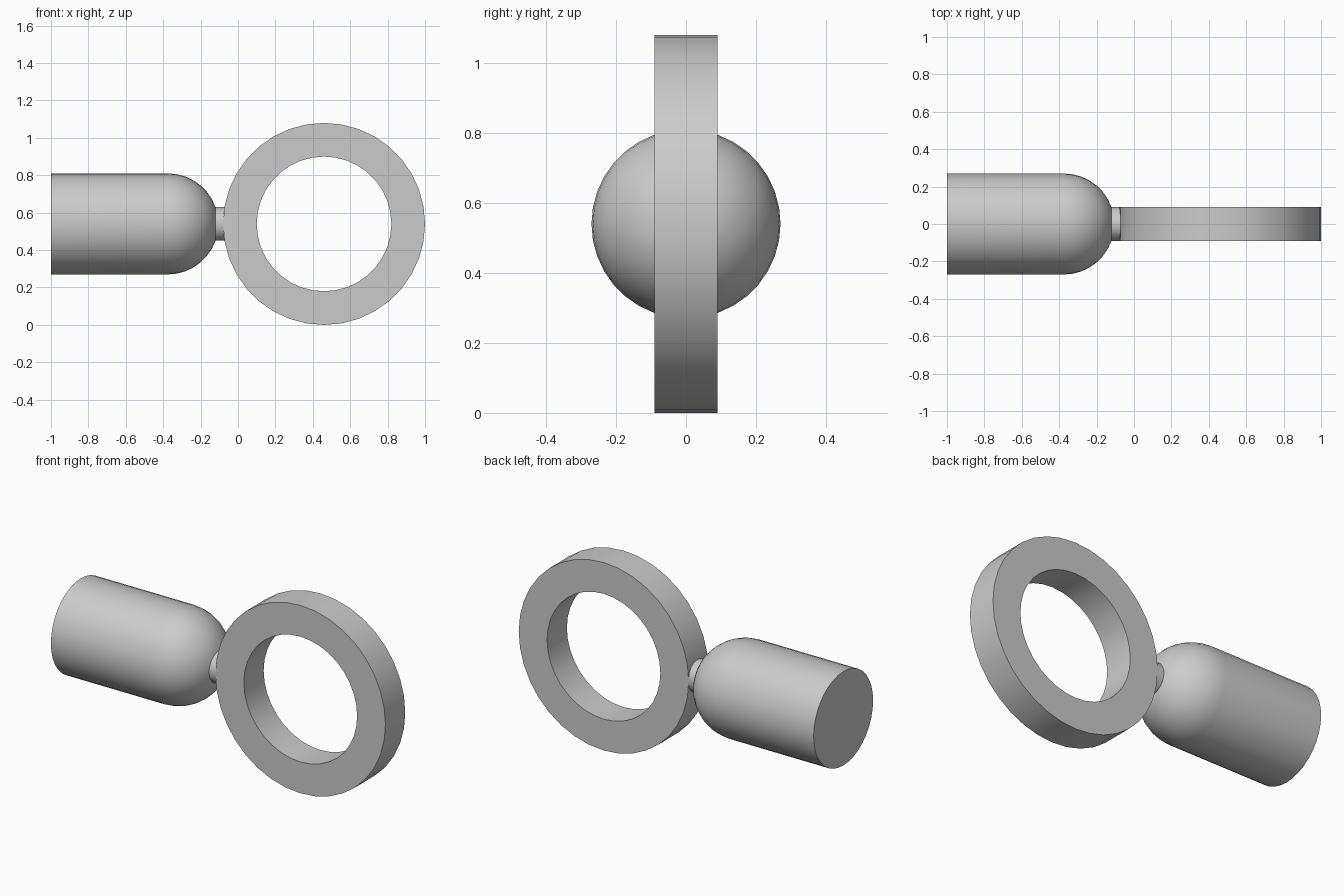
import bpy, bmesh, math
from mathutils import Matrix

if "Cube" in bpy.data.objects:
    bpy.data.objects.remove(bpy.data.objects["Cube"], do_unlink=True)

AXIS_Z = 0.54      # height of the shared centre line
SIDES = 36

grey = bpy.data.materials.new("plain grey")
grey.use_nodes = True
grey.diffuse_color = (0.6, 0.6, 0.6, 1)
grey.node_tree.nodes["Principled BSDF"].inputs["Base Color"].default_value = (0.6, 0.6, 0.6, 1)


def lathe(name, profile, axis, centre, closed=False):
    """Spin (radius, offset) points around the x or y axis through centre."""
    bm = bmesh.new()
    verts = [bm.verts.new((r, 0, h)) for r, h in profile]
    edges = [bm.edges.new(p) for p in zip(verts, verts[1:])]
    if closed:
        edges.append(bm.edges.new((verts[-1], verts[0])))
    bmesh.ops.spin(bm, geom=verts + edges, cent=(0, 0, 0), axis=(0, 0, 1),
                   angle=2 * math.pi, steps=SIDES, use_merge=True)
    bmesh.ops.remove_doubles(bm, verts=bm.verts, dist=1e-5)
    bmesh.ops.recalc_face_normals(bm, faces=bm.faces)
    turn = Matrix.Rotation(math.pi / 2, 4, "Y" if axis == "X" else "X")
    bm.transform(Matrix.Translation(centre) @ turn)
    mesh = bpy.data.meshes.new(name)
    bm.to_mesh(mesh)
    bm.free()
    mesh.materials.append(grey)
    obj = bpy.data.objects.new(name, mesh)
    bpy.context.collection.objects.link(obj)
    bpy.ops.object.select_all(action="DESELECT")
    obj.select_set(True)
    bpy.context.view_layer.objects.active = obj
    bpy.ops.object.shade_smooth_by_angle(angle=math.radians(30))
    return obj


# Barrel with a flat outer end and a hemispherical inner end
radius, dome_x = 0.27, -0.375
dome = [(radius * math.cos(i * math.pi / 18), dome_x + radius * math.sin(i * math.pi / 18))
        for i in range(9)]
lathe("barrel", [(0, -1), (radius, -1)] + dome + [(0, dome_x + radius)], "X", (0, 0, AXIS_Z))

# Short neck joining the barrel to the ring
lathe("neck", [(0, -0.2), (0.09, -0.2), (0.09, 0), (0, 0)], "X", (0, 0, AXIS_Z))

# Flat ring with a square-edged section
lathe("ring", [(0.36, -0.09), (0.54, -0.09), (0.54, 0.09), (0.36, 0.09)],
      "Y", (0.46, 0, AXIS_Z), closed=True)
